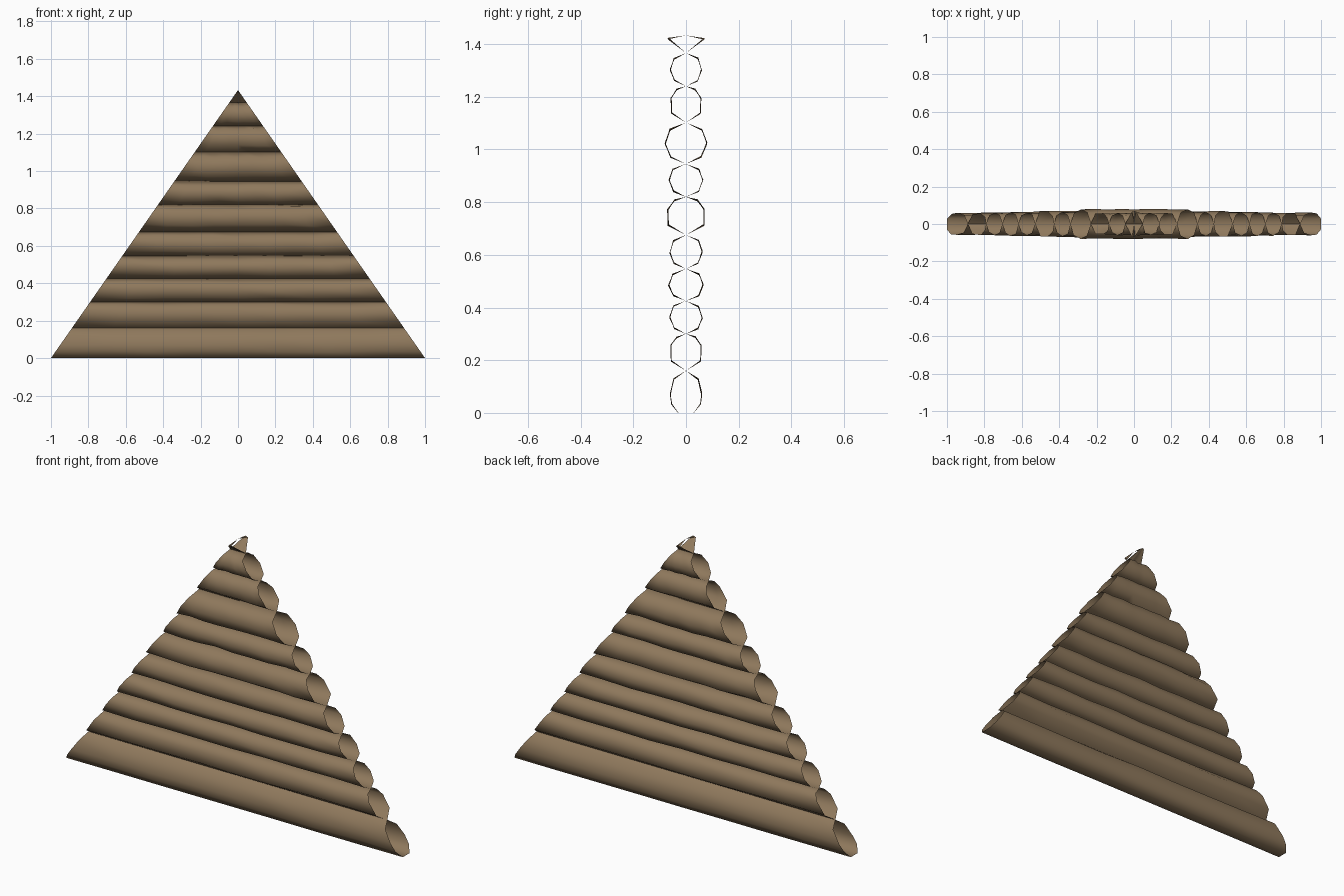
import bpy, bmesh, math, random

if "Cube" in bpy.data.objects:
    bpy.data.objects.remove(bpy.data.objects["Cube"])

random.seed(4)
PEAK = 1.433          # height where the two roof slopes meet

wood = bpy.data.materials.new("brown wood")
wood.diffuse_color = (0.275, 0.19, 0.108, 1)
wood.use_nodes = True
wood.node_tree.nodes["Principled BSDF"].inputs["Base Color"].default_value = wood.diffuse_color

# Half cross-sections, bottom to top: (share of half width, share of height)
ROUND = [(0, 0), (0.74, 0.17), (1, 0.5), (0.77, 0.83), (0, 1)]
HEX = [(0, 0), (0.97, 0.26), (1, 0.68), (0.62, 0.91), (0, 1)]
BASE = [(0.5, 0), (0.92, 0.22), (1, 0.45), (0.78, 0.80), (0, 1)]
TIP = [(0, 0), (1, 0.80), (0, 1)]


def log(name, z0, z1, half, profile, stations=9):
    """Open-ended log along x, its ends sloped to follow the gable."""
    right = [(half * a, z0 + (z1 - z0) * b) for a, b in profile]
    ring = right + [(-y, z) for y, z in reversed(right) if y > 0]
    bm = bmesh.new()
    rows = []
    for i in range(stations):
        t = -1 + 2 * i / (stations - 1)
        row = []
        for y, z in ring:
            edge = min(z - z0, z1 - z) < 0.005
            wob = 0.0 if edge else 0.004
            zz = z + random.uniform(-wob, wob)
            yy = y * random.uniform(0.95, 1.03)
            row.append(bm.verts.new((t * (1 - zz / PEAK), yy, zz)))
        rows.append(row)
    n = len(ring)
    for a, b in zip(rows, rows[1:]):
        for k in range(n):
            m = (k + 1) % n
            bm.faces.new((a[k], a[m], b[m], b[k]))
    bmesh.ops.remove_doubles(bm, verts=bm.verts, dist=1e-5)
    bmesh.ops.recalc_face_normals(bm, faces=bm.faces)
    # Open shells: make sure the normals point away from the log's axis
    mid = (z0 + z1) / 2
    score = sum(f.normal.y * f.calc_center_median().y
                + f.normal.z * (f.calc_center_median().z - mid) for f in bm.faces)
    if score < 0:
        bmesh.ops.reverse_faces(bm, faces=bm.faces)
    me = bpy.data.meshes.new(name)
    bm.to_mesh(me)
    bm.free()
    me.materials.append(wood)
    ob = bpy.data.objects.new(name, me)
    bpy.context.collection.objects.link(ob)
    bpy.ops.object.select_all(action='DESELECT')
    ob.select_set(True)
    bpy.context.view_layer.objects.active = ob
    bpy.ops.object.shade_smooth_by_angle(angle=math.radians(65))


# Stacked logs: top height, half width, section
z = 0.0
courses = [(0.16, 0.06, BASE), (0.30, 0.058, HEX), (0.425, 0.062, ROUND),
           (0.547, 0.066, ROUND), (0.675, 0.062, ROUND), (0.82, 0.07, HEX),
           (0.945, 0.065, ROUND), (1.102, 0.079, ROUND), (1.24, 0.057, HEX),
           (1.366, 0.06, ROUND), (PEAK, 0.068, TIP)]
for i, (top, half, section) in enumerate(courses):
    log(f"gable_log_{i + 1}", z, top, half, section)
    z = top
